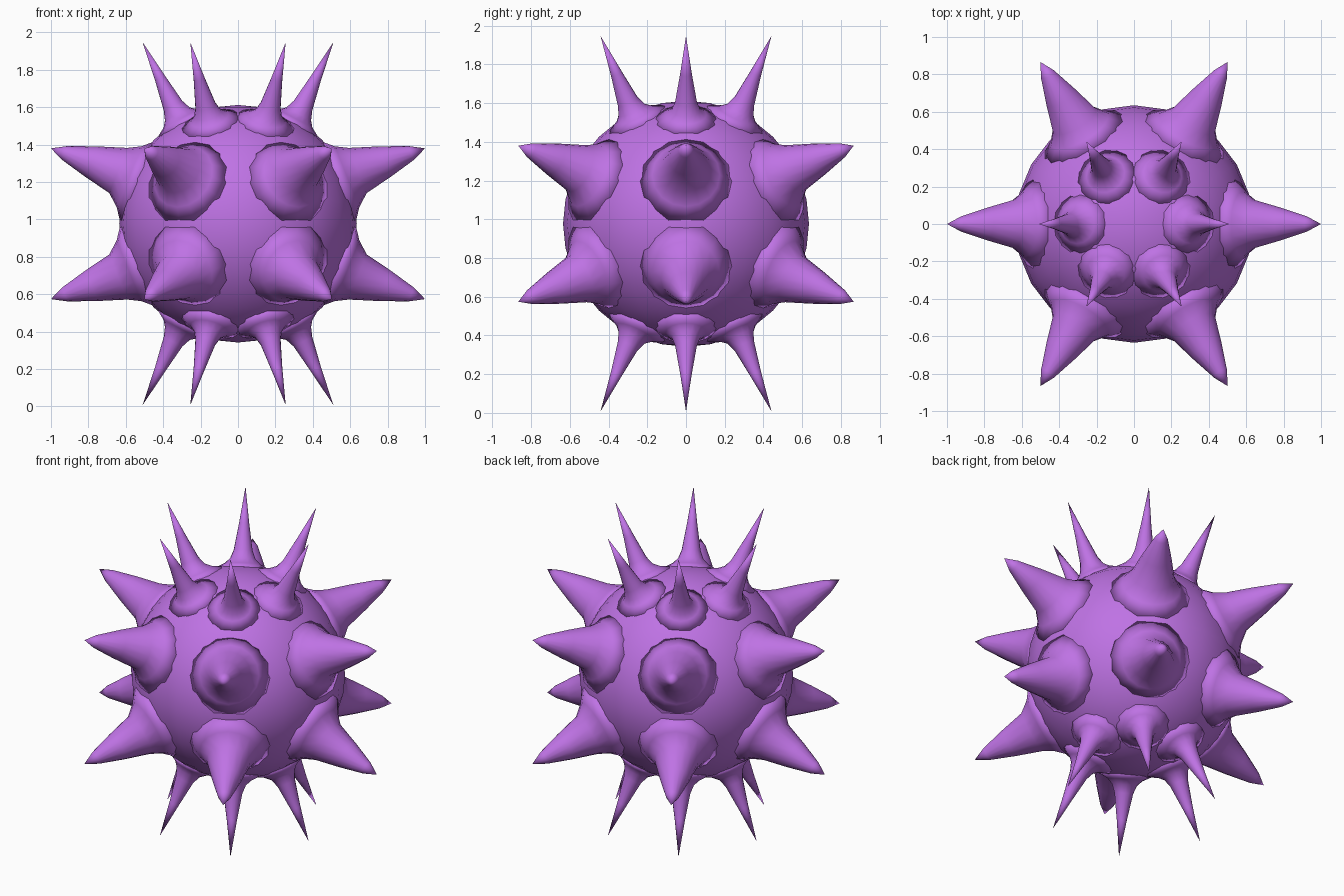
import bpy, bmesh, math
from mathutils import Vector

if "Cube" in bpy.data.objects:
    bpy.data.objects.remove(bpy.data.objects["Cube"])

CZ = 0.977   # height of the ball centre
R = 0.635    # ball radius
SIDES = 16

purple = bpy.data.materials.new("purple")
purple.diffuse_color = (0.52, 0.17, 0.78, 1)
purple.use_nodes = True
purple.node_tree.nodes["Principled BSDF"].inputs["Base Color"].default_value = purple.diffuse_color


def make_object(name, bm):
    bmesh.ops.recalc_face_normals(bm, faces=bm.faces)
    for f in bm.faces:
        f.smooth = True
    me = bpy.data.meshes.new(name)
    bm.to_mesh(me)
    bm.free()
    me.materials.append(purple)
    ob = bpy.data.objects.new(name, me)
    ob.location.z = CZ
    bpy.context.collection.objects.link(ob)
    return ob


def add_spike(bm, tip, profile):
    """Flared spike along the radial axis; profile = (distance, radius, shift),
    shift leans a ring toward the pole (+) or the equator (-)."""
    axis = tip.normalized()
    side = Vector((0, 0, 1)).cross(axis).normalized()
    pole = axis.cross(side) * (1 if tip.z > 0 else -1)
    apex = bm.verts.new(tip)
    prev = None
    for dist, rad, shift in profile:
        ring = []
        for i in range(SIDES):
            a = 2 * math.pi * i / SIDES
            ring.append(bm.verts.new(axis * dist + pole * (shift + rad * math.cos(a))
                                     + side * (rad * math.sin(a))))
        for i in range(SIDES):
            j = (i + 1) % SIDES
            if prev is None:
                bm.faces.new((apex, ring[i], ring[j]))
            else:
                bm.faces.new((prev[i], ring[i], ring[j], prev[j]))
        prev = ring
    bm.faces.new(prev)


def spike_ring(name, r, z, profile):
    bm = bmesh.new()
    for k in range(6):
        a = k * math.pi / 3
        add_spike(bm, Vector((r * math.cos(a), r * math.sin(a), z)), profile)
    return make_object(name, bm)


# Round body
bm = bmesh.new()
bmesh.ops.create_uvsphere(bm, u_segments=24, v_segments=16, radius=R)
make_object("body", bm)

# Broad spikes above and below the equator, thin spikes near the poles
broad = [(1.0, 0.04, 0.005), (0.85, 0.088, 0.015), (0.70, 0.13, 0.025),
         (0.635, 0.175, 0.015), (0.575, 0.245, 0.0)]
thin = [(0.88, 0.03, -0.007), (0.72, 0.056, -0.014), (0.67, 0.075, -0.014),
        (0.64, 0.105, -0.008), (0.60, 0.18, 0.0)]
for label, s in (("upper", 1), ("lower", -1)):
    spike_ring(label + "_broad_spikes", 1.0, 0.403 * s, broad)
    spike_ring(label + "_thin_spikes", 0.51, 0.97 * s, thin)
